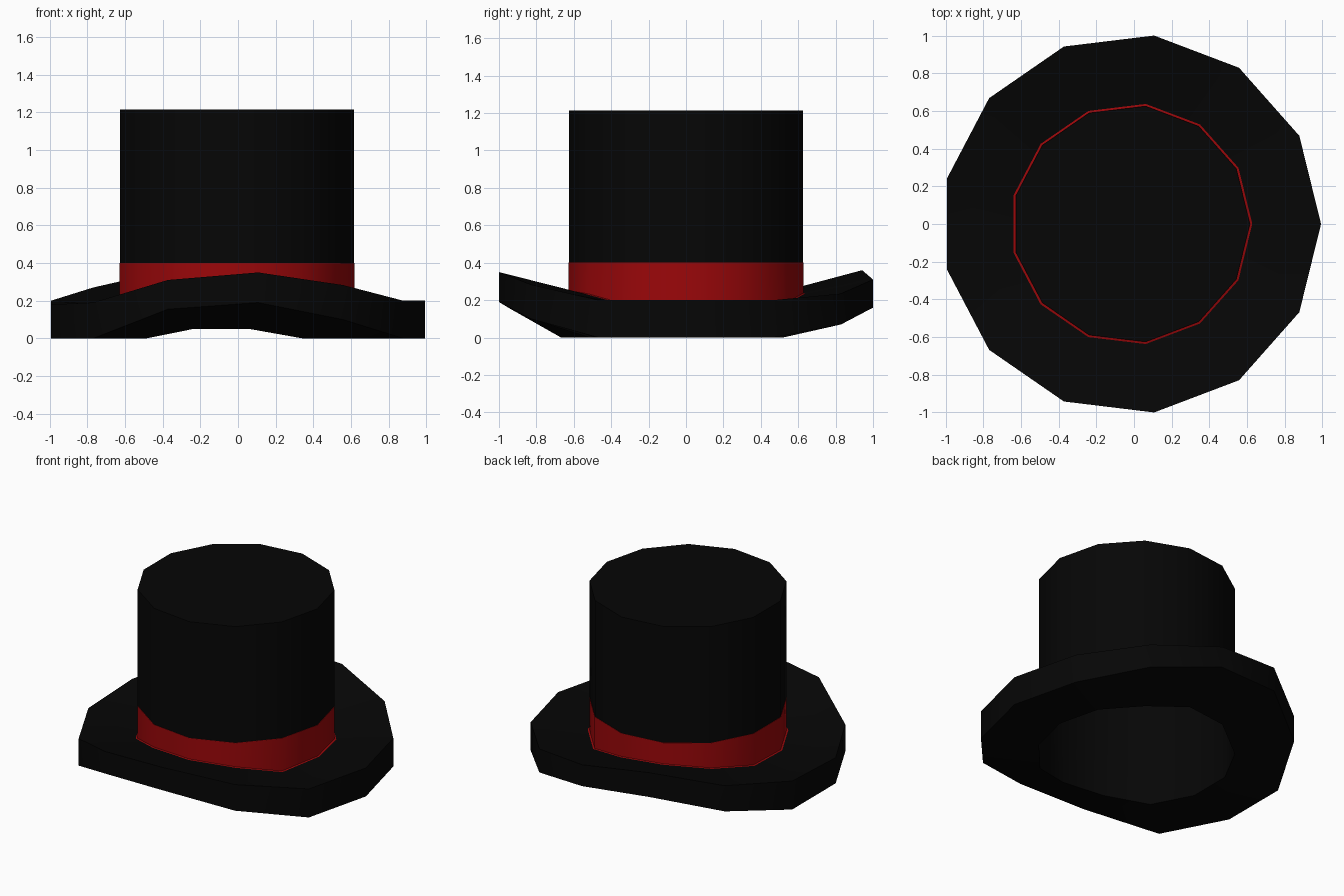
import bpy, bmesh, math

if "Cube" in bpy.data.objects:
    bpy.data.objects.remove(bpy.data.objects["Cube"])

N = 13            # sides of the hat
CX = -0.0147      # offset that centres the 13-gon's bounds


def material(name, rgb):
    m = bpy.data.materials.new(name)
    m.diffuse_color = (*rgb, 1)
    m.use_nodes = True
    m.node_tree.nodes["Principled BSDF"].inputs["Base Color"].default_value = m.diffuse_color
    return m


black = material("black_felt", (0.0018, 0.0018, 0.0018))
red = material("red_ribbon", (0.33, 0.0022, 0.003))

# Brim curl: rim heights around the hat, starting at +x, counter-clockwise
rim_top = [.2, .2, .235, .31, .36, .27, .2, .18, .19, .31, .35, .283, .2]
rim_bottom = [0, 0, .07, .16, .19, .09, 0, 0, 0, .155, .19, .10, 0]
inner_bottom = [0.05 if k in (3, 4, 9, 10) else 0 for k in range(N)]
inner_top = [.18, .17, .175, .235, .25, .222, .178, .17, .17, .24, .25, .23, .167]


def loft(name, rings, mat, cap=False):
    """Skin a list of (radius, heights) rings; heights is a number or a list."""
    bm = bmesh.new()
    loops = []
    for r, z in rings:
        zs = z if isinstance(z, list) else [z] * N
        loops.append([bm.verts.new((CX + r * math.cos(math.tau * k / N),
                                    r * math.sin(math.tau * k / N), zs[k]))
                      for k in range(N)])
    for a, b in zip(loops, loops[1:]):
        for k in range(N):
            j = (k + 1) % N
            bm.faces.new((a[k], a[j], b[j], b[k]))
    if cap:
        bm.faces.new(loops[-1])
    me = bpy.data.meshes.new(name)
    bm.to_mesh(me)
    bm.free()
    me.materials.append(mat)
    ob = bpy.data.objects.new(name, me)
    bpy.context.collection.objects.link(ob)
    bpy.ops.object.select_all(action='DESELECT')
    ob.select_set(True)
    bpy.context.view_layer.objects.active = ob
    bpy.ops.object.shade_smooth_by_angle(angle=math.radians(30))
    return ob


# Curled brim: underside, rim and upper side
loft("brim", [(0.63, inner_bottom), (1.0073, rim_bottom),
              (1.0073, rim_top), (0.64, inner_top)], black)

# Crown: hollow tube open below, flat on top
loft("crown", [(0.63, inner_bottom), (0.63, 0.4), (0.63, 1.215)], black, cap=True)

# Ribbon: narrow ledge on the brim, then the upright band
loft("ribbon", [(0.643, inner_top), (0.632, [z + 0.003 for z in inner_top]),
                (0.632, 0.4), (0.63, 0.4)], red)
